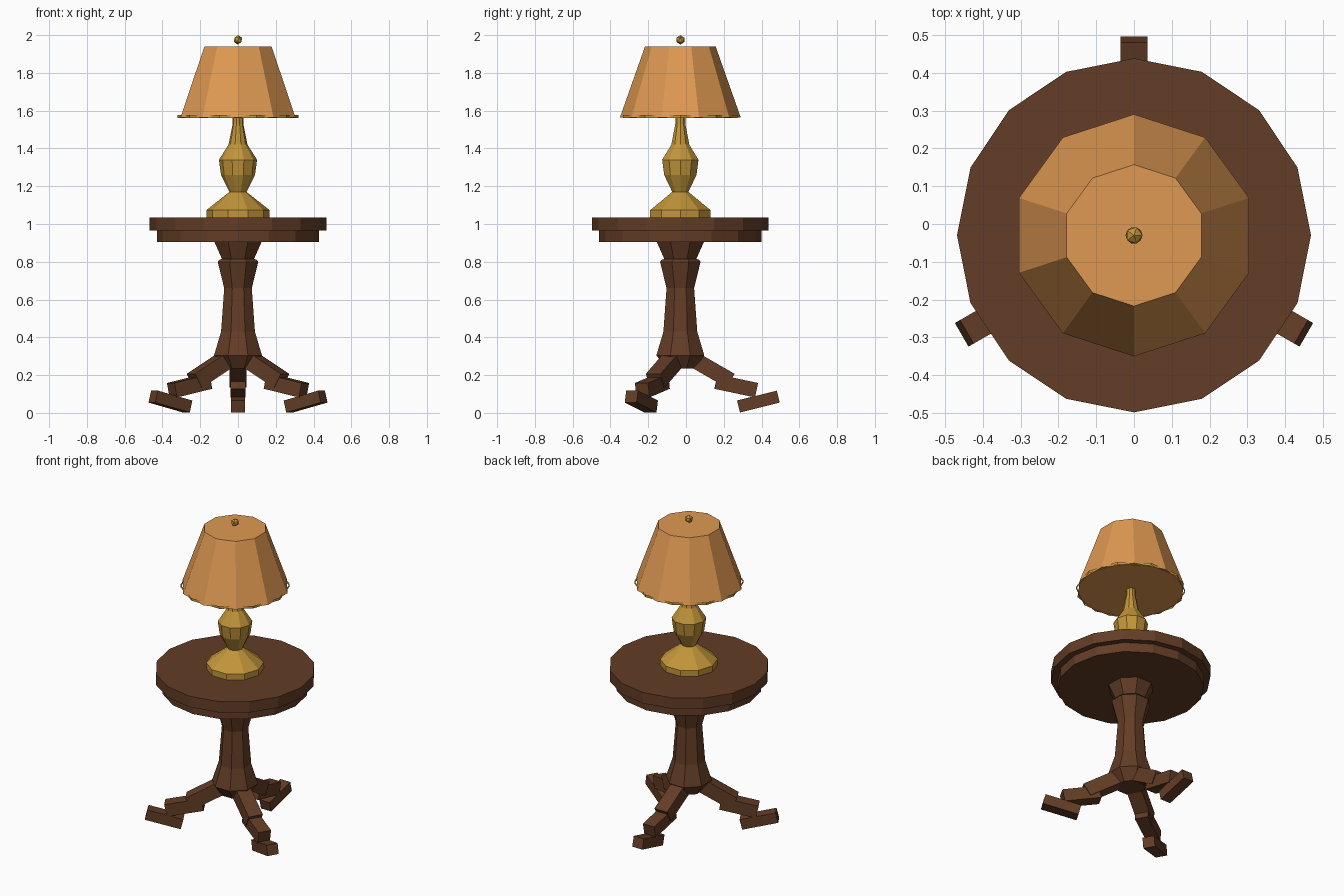
import bpy
import bmesh
from math import radians, sin, cos, pi
from mathutils import Matrix

cube = bpy.data.objects.get("Cube")
if cube:
    bpy.data.objects.remove(cube, do_unlink=True)

CENTRE = Matrix.Translation((0, -0.03, 0))


def material(name, rgb):
    mat = bpy.data.materials.new(name)
    mat.use_nodes = True
    mat.diffuse_color = (*rgb, 1)
    mat.node_tree.nodes["Principled BSDF"].inputs["Base Color"].default_value = (*rgb, 1)
    return mat


wood = material("dark_wood", (0.125, 0.046, 0.019))
brass = material("aged_brass", (0.54, 0.30, 0.042))
fabric = material("shade_fabric", (0.74, 0.32, 0.085))


def finish(name, bm, mat):
    bm.transform(CENTRE)
    mesh = bpy.data.meshes.new(name)
    bm.to_mesh(mesh)
    bm.free()
    mesh.materials.append(mat)
    obj = bpy.data.objects.new(name, mesh)
    bpy.context.collection.objects.link(obj)
    return obj


def turned(name, profile, sides, turn, mat, capped=True):
    """Faceted lathe of (radius, height) pairs listed from bottom to top."""
    bm = bmesh.new()
    rings = []
    for r, z in profile:
        angles = [radians(turn) + 2 * pi * i / sides for i in range(sides)]
        rings.append([bm.verts.new((r * cos(a), r * sin(a), z)) for a in angles])
    for low, high in zip(rings, rings[1:]):
        for i in range(sides):
            j = (i + 1) % sides
            bm.faces.new((low[i], low[j], high[j], high[i]))
    if capped:
        bm.faces.new(rings[0][::-1])
        bm.faces.new(rings[-1])
    return finish(name, bm, mat)


# Table top and its apron
turned("table_top", [(0.468, 0.965), (0.468, 1.035)], 16, 0, wood)
turned("table_apron", [(0.43, 0.905), (0.43, 0.965)], 16, 0, wood)

# Octagonal pedestal
turned("pedestal", [(0.085, 0.235), (0.137, 0.305), (0.097, 0.43), (0.079, 0.66),
                    (0.116, 0.80), (0.108, 0.81), (0.092, 0.815), (0.135, 0.905)],
       8, 22.5, wood)

# Three legs, each of three tilted blocks: distance, height, length, thickness, width, tilt
BLOCKS = {
    "upper": (0.162, 0.230, 0.24, 0.085, 0.09, -30),
    "middle": (0.296, 0.143, 0.22, 0.078, 0.08, -12),
    "foot": (0.413, 0.060, 0.217, 0.065, 0.072, 14),
}
for leg, angle in (("back", 90), ("left", -30), ("right", 210)):
    for part, (dist, z, length, thick, width, tilt) in BLOCKS.items():
        bm = bmesh.new()
        bmesh.ops.create_cube(bm, size=1)
        bm.transform(Matrix.Rotation(radians(angle), 4, "Z")
                     @ Matrix.Translation((dist, 0, z))
                     @ Matrix.Rotation(radians(-tilt), 4, "Y")
                     @ Matrix.Diagonal((length, width, thick, 1)))
        finish(f"{leg}_leg_{part}", bm, wood)

# Lamp base and stem
turned("lamp_stem", [(0.168, 1.035), (0.168, 1.073), (0.045, 1.17), (0.09, 1.26),
                     (0.101, 1.34), (0.05, 1.42), (0.028, 1.53), (0.028, 1.58)],
       10, 0, brass)

# Shade with a thin open band round its lower edge
turned("lamp_shade", [(0.32, 1.563), (0.187, 1.94)], 10, 18, fabric)
turned("shade_band", [(0.319, 1.561), (0.319, 1.577)], 10, 0, brass, capped=False)

# Finial
bm = bmesh.new()
bmesh.ops.create_icosphere(bm, subdivisions=1, radius=0.025,
                           matrix=Matrix.Translation((0, 0, 1.975)))
finish("finial", bm, brass)
